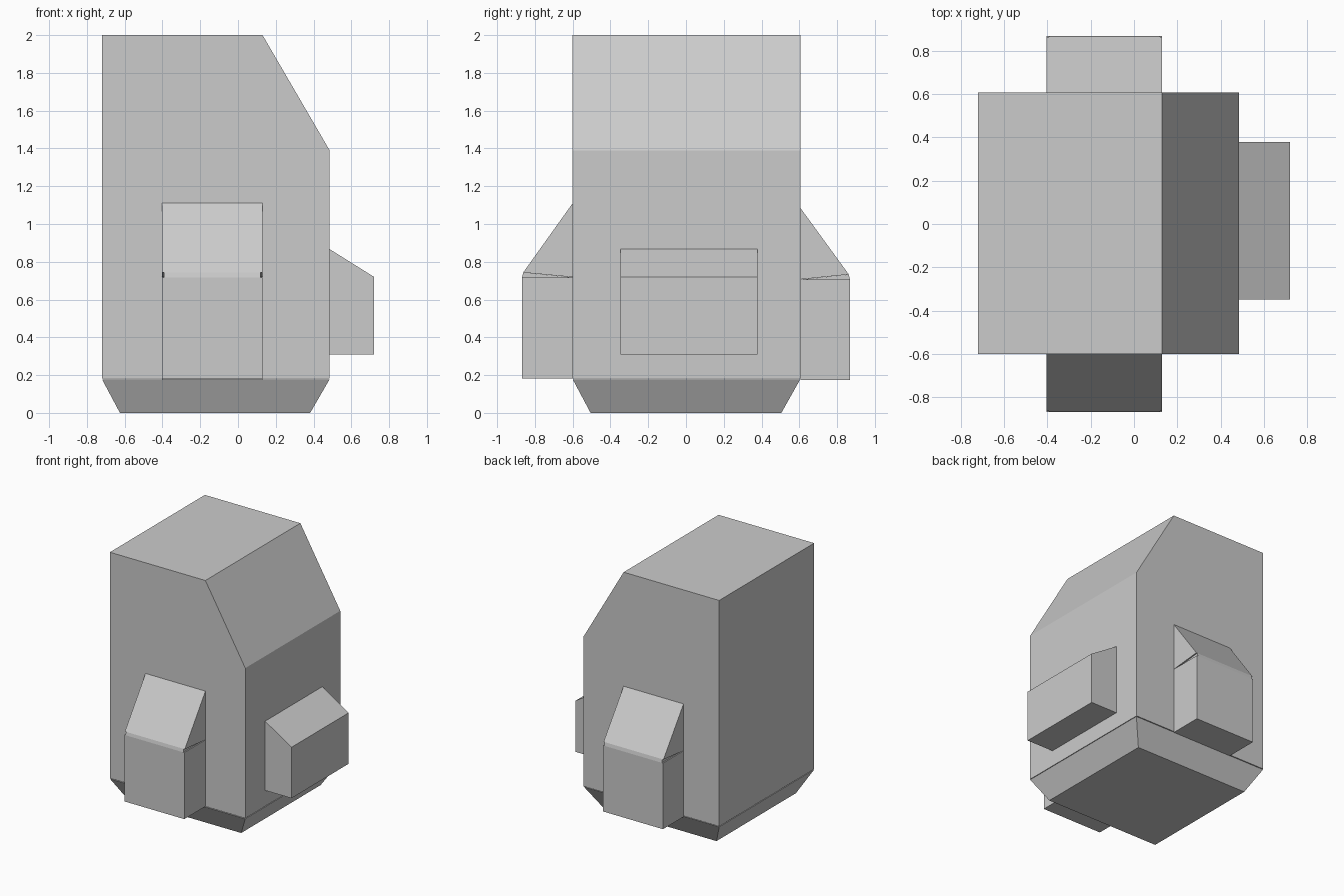
import bpy, bmesh

if "Cube" in bpy.data.objects:
    bpy.data.objects.remove(bpy.data.objects["Cube"])


def prism(name, profile, axis, lo, hi):
    """Extrude a profile: axis 'y' takes (x, z) points, axis 'x' takes (y, z) points."""
    bm = bmesh.new()

    def place(p, d):
        return (p[0], d, p[1]) if axis == 'y' else (d, p[0], p[1])

    ends = [[bm.verts.new(place(p, d)) for p in profile] for d in (lo, hi)]
    n = len(profile)
    for ring in ends:
        bm.faces.new(ring)
    for i in range(n):
        j = (i + 1) % n
        bm.faces.new((ends[0][i], ends[0][j], ends[1][j], ends[1][i]))
    return finish(name, bm)


def finish(name, bm):
    bmesh.ops.recalc_face_normals(bm, faces=bm.faces)
    mesh = bpy.data.meshes.new(name)
    bm.to_mesh(mesh)
    bm.free()
    ob = bpy.data.objects.new(name, mesh)
    bpy.context.collection.objects.link(ob)
    return ob


# Main body with a slanted top edge
prism("body", [(-0.72, 0.183), (0.485, 0.183), (0.485, 1.39), (0.13, 2.0), (-0.72, 2.0)],
      'y', -0.6, 0.607)

# Tapered base
bm = bmesh.new()
rings = [[bm.verts.new((x, y, z)) for x, y in ((x0, y0), (x1, y0), (x1, y1), (x0, y1))]
         for x0, x1, y0, y1, z in ((-0.625, 0.382, -0.505, 0.505, 0.0),
                                   (-0.72, 0.485, -0.6, 0.605, 0.178))]
for ring in rings:
    bm.faces.new(ring)
for i in range(4):
    j = (i + 1) % 4
    bm.faces.new((rings[0][i], rings[0][j], rings[1][j], rings[1][i]))
finish("base", bm)

# Side pocket with a sloping lid
prism("side_pocket", [(0.485, 0.31), (0.72, 0.31), (0.72, 0.72), (0.485, 0.867)],
      'y', -0.348, 0.378)

# Front and back pockets: box, sloping flap, and the slightly recessed gap between them
for side, s, wall, bottom, lid, lip, peak in (("front", -1, 0.6, 0.183, 0.718, 0.743, 1.11),
                                              ("back", 1, 0.607, 0.175, 0.706, 0.733, 1.083)):
    inner, outer = s * wall, s * 0.868
    x0, x1 = -0.403, 0.13
    prism(side + "_pocket", [(inner, bottom), (outer, bottom), (outer, lid), (inner, lid)],
          'x', x0, x1)
    prism(side + "_flap", [(inner, lid + 0.001), (outer - s * 0.006, lip), (inner, peak)],
          'x', x0, x1)
    prism(side + "_gap", [(inner, lid), (outer, lid), (outer - s * 0.006, lip)],
          'x', x0 + 0.01, x1 - 0.01)
